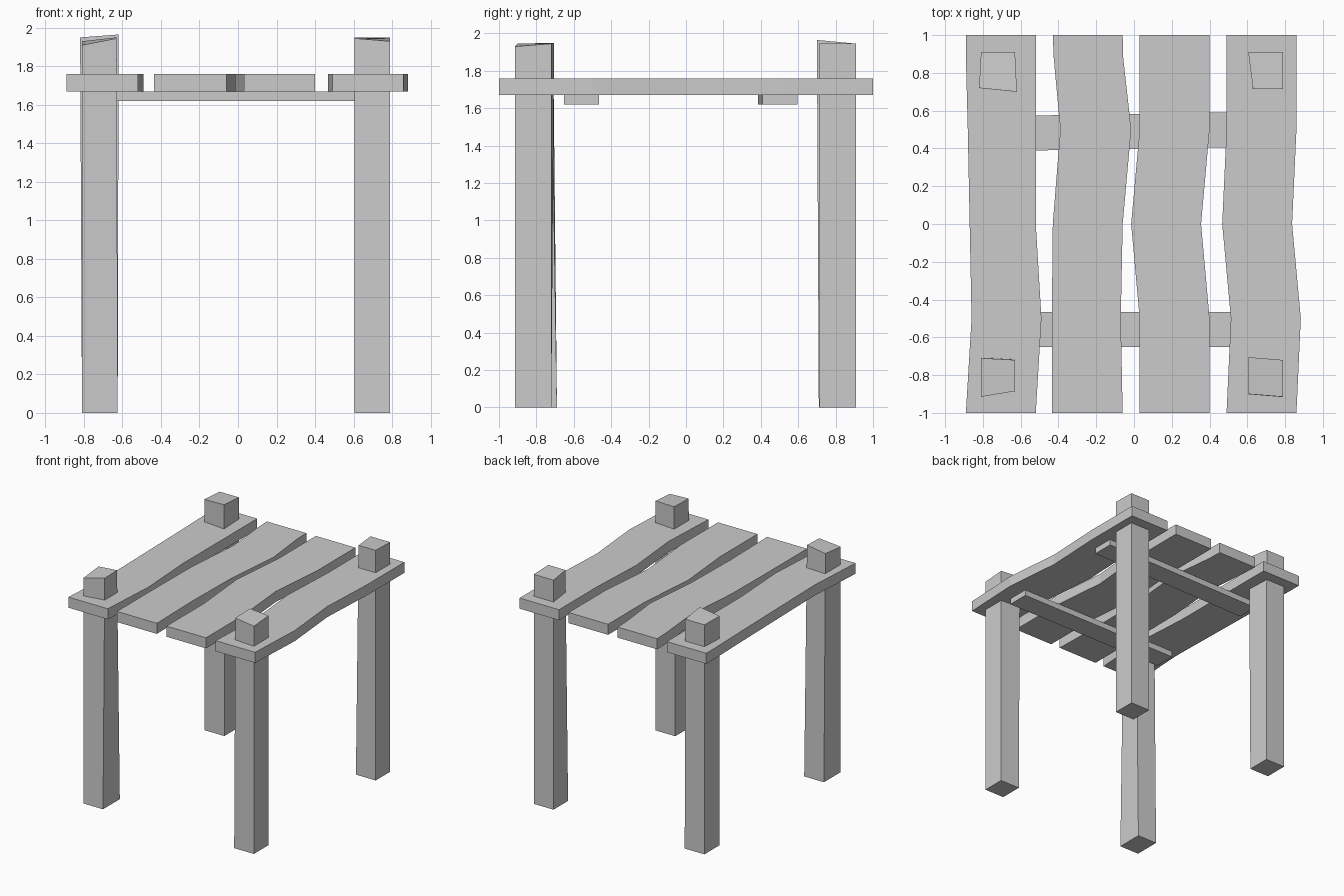
import bpy
import bmesh

default_cube = bpy.data.objects.get("Cube")
if default_cube:
    bpy.data.objects.remove(default_cube, do_unlink=True)

# One plain grey for the whole table
grey = bpy.data.materials.new("plain_grey")
grey.use_nodes = True
colour = (0.6, 0.6, 0.6, 1)
grey.diffuse_color = colour
grey.node_tree.nodes["Principled BSDF"].inputs["Base Color"].default_value = colour


def loft(name, lower, upper):
    """Closed solid between two matching rings of points."""
    bm = bmesh.new()
    low = [bm.verts.new(p) for p in lower]
    high = [bm.verts.new(p) for p in upper]
    bm.faces.new(low[::-1])
    bm.faces.new(high)
    count = len(low)
    for i in range(count):
        j = (i + 1) % count
        bm.faces.new((low[i], low[j], high[j], high[i]))
    bmesh.ops.recalc_face_normals(bm, faces=bm.faces)
    mesh = bpy.data.meshes.new(name)
    bm.to_mesh(mesh)
    bm.free()
    mesh.materials.append(grey)
    obj = bpy.data.objects.new(name, mesh)
    bpy.context.collection.objects.link(obj)
    return obj


def slab(name, outline, bottom, top):
    """Flat board with the given plan outline."""
    return loft(name,
                [(x, y, bottom) for x, y in outline],
                [(x, y, top) for x, y in outline])


def leg(name, x_range, y_range, top):
    """Rough post: square foot, uneven sloping top."""
    (x0, x1), (y0, y1) = x_range, y_range
    foot = [(x0, y0, 0), (x1, y0, 0), (x1, y1, 0), (x0, y1, 0)]
    return loft(name, foot, top)


# Wavy planks: edge position plus sideways drift at each station along y
stations = (-1, -0.5, 0, 0.5, 0.88, 1)


def plank(name, left_edge, left_drift, right_edge, right_drift):
    left = [(left_edge + d, y) for d, y in zip(left_drift, stations)]
    right = [(right_edge + d, y) for d, y in zip(right_drift, stations)]
    return slab(name, right + left[::-1], 1.67, 1.76)


plank("plank_outer_right", -0.89, (0, 0.03, 0.02, 0.01, 0, 0),
      -0.52, (0, 0.03, 0, 0, 0, 0))
plank("plank_inner_right", -0.435, (0, 0, 0.005, 0.045, 0.01, 0.005),
      -0.06, (0, -0.01, 0, 0.045, 0.003, 0))
bend = (0, 0, -0.045, 0, 0, 0)
plank("plank_inner_left", 0.03, bend, 0.4, bend)
sway = (0, 0.023, -0.023, 0, 0, 0)
plank("plank_outer_left", 0.49, sway, 0.86, sway)

# Cross bars under the planks
start, end = -0.79, 0.75
for name, near, far, skew in (("front_bar", -0.652, -0.465, 0),
                              ("back_bar", 0.385, 0.57, 0.025)):
    slab(name, [(start, near), (end, near + skew),
                (end, far + skew), (start, far)], 1.62, 1.67)

# Corner legs
leg("front_right_leg", (-0.81, -0.625), (-0.915, -0.69),
    [(-0.81, -0.915, 1.91), (-0.63, -0.885, 1.945),
     (-0.63, -0.72, 1.95), (-0.81, -0.71, 1.93)])
leg("front_left_leg", (0.605, 0.79), (-0.915, -0.72),
    [(0.605, -0.9, 1.945), (0.79, -0.915, 1.93),
     (0.79, -0.72, 1.945), (0.605, -0.705, 1.95)])
leg("back_right_leg", (-0.81, -0.625), (0.71, 0.91),
    [(-0.82, 0.72, 1.95), (-0.62, 0.7, 1.965),
     (-0.63, 0.91, 1.945), (-0.81, 0.91, 1.945)])
leg("back_left_leg", (0.605, 0.79), (0.715, 0.91),
    [(0.63, 0.715, 1.95), (0.79, 0.715, 1.95),
     (0.79, 0.91, 1.945), (0.605, 0.91, 1.945)])
